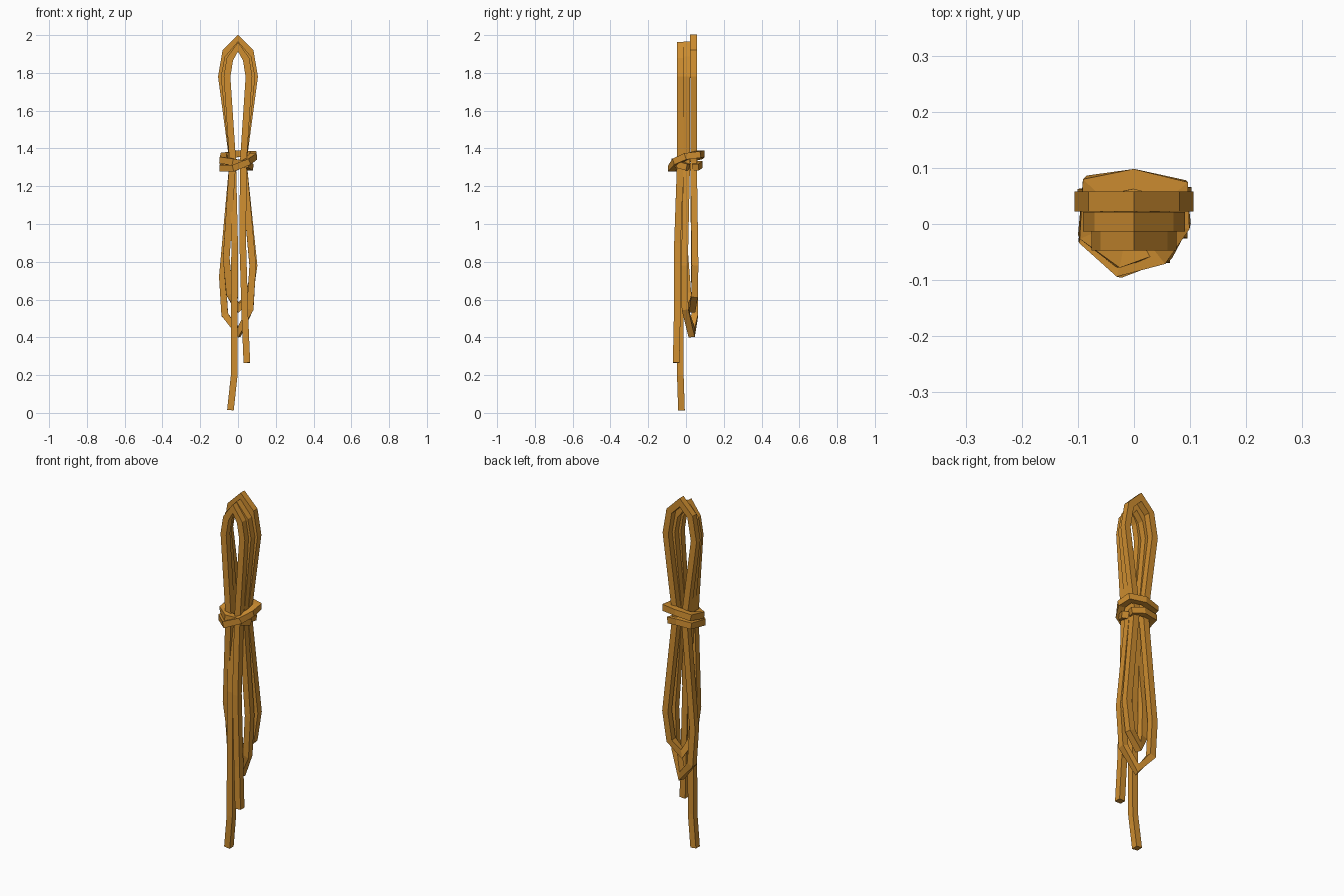
import bpy
import bmesh
from mathutils import Vector

default_cube = bpy.data.objects.get("Cube")
if default_cube:
    bpy.data.objects.remove(default_cube, do_unlink=True)

# One ochre colour for the whole rope
ochre = bpy.data.materials.new("ochre_rope")
ochre.use_nodes = True
colour = (0.62, 0.27, 0.03, 1)
ochre.diffuse_color = colour
ochre.node_tree.nodes["Principled BSDF"].inputs["Base Color"].default_value = colour

HALF = 0.0175


def sweep_rope(name, path, reference):
    """Sweep a square section along a polyline with mitred corners."""
    points = [Vector(p) for p in path]
    reference = Vector(reference)
    mesh_builder = bmesh.new()
    rings = []
    last = len(points) - 1
    for index, point in enumerate(points):
        before = (point - points[max(index - 1, 0)]).normalized()
        after = (points[min(index + 1, last)] - point).normalized()
        tangent = (before + after).normalized()
        # Widen the section at bends so the strand keeps its thickness
        direction = after if index < last else before
        mitre = min(1 / max(tangent.dot(direction), 0.5), 1.4)
        side = (reference - tangent * reference.dot(tangent)).normalized()
        across = tangent.cross(side) * mitre
        ring = []
        for a, b in ((-1, -1), (1, -1), (1, 1), (-1, 1)):
            corner = point + (side * a + across * b) * HALF
            ring.append(mesh_builder.verts.new(corner))
        rings.append(ring)
    for first, second in zip(rings, rings[1:]):
        for side_index in range(len(first)):
            following = (side_index + 1) % len(first)
            mesh_builder.faces.new((first[side_index], first[following],
                                    second[following], second[side_index]))
    mesh_builder.faces.new(list(reversed(rings[0])))
    mesh_builder.faces.new(rings[-1])
    bmesh.ops.recalc_face_normals(mesh_builder, faces=mesh_builder.faces)
    mesh = bpy.data.meshes.new(name)
    mesh_builder.to_mesh(mesh)
    mesh_builder.free()
    mesh.materials.append(ochre)
    rope = bpy.data.objects.new(name, mesh)
    bpy.context.collection.objects.link(rope)
    return rope


def upper_loop(y, width, top):
    """Upper bight, running from the right-hand neck over to the left."""
    half_loop = [(0.028, 1.33), (width, 1.78), (width * 0.74, top - 0.065)]
    right = [(x, y, z) for x, z in half_loop]
    left = [(-x, y, z) for x, y, z in reversed(right)]
    return right + [(0, y, top)] + left


# Short tail, hanging at the front
short_tail = [(0.047, -0.052, 0.265), (0.037, -0.047, 0.5), (0.025, -0.045, 0.9)]

# Inner lower bight, from the left strand round to the back right
inner_bight = [(-0.062, -0.005, 0.82), (-0.045, 0.01, 0.63), (0, 0.032, 0.555),
               (0.062, 0.045, 0.62), (0.085, 0.048, 0.78)]

# Outer lower bight, from the back left round to the front right
outer_bight = [(-0.083, 0.045, 0.72), (-0.07, 0.047, 0.52), (0.005, 0.03, 0.425),
               (0.064, -0.005, 0.55), (0.078, -0.008, 0.78)]

# Long tail, reaching the ground
long_tail = [(-0.018, -0.03, 0.9), (-0.02, -0.03, 0.2), (-0.04, -0.024, 0.015)]

coil = (short_tail + upper_loop(-0.03, 0.058, 1.938) + inner_bight
        + upper_loop(0.04, 0.088, 1.978) + outer_bight
        + upper_loop(0.004, 0.073, 1.943) + long_tail)
sweep_rope("coiled_rope", coil, (0, 1, 0))

# Binding wound almost twice round the neck, rising towards the back
binding = [(0.065, 0.05, 1.3), (0, 0.07, 1.315), (-0.07, 0.06, 1.31),
           (-0.08, -0.025, 1.295), (-0.022, -0.075, 1.295), (0.05, -0.052, 1.33),
           (0.082, 0, 1.358), (0.078, 0.062, 1.368), (0, 0.08, 1.372),
           (-0.072, 0.068, 1.36), (-0.08, -0.015, 1.338), (-0.025, -0.058, 1.328),
           (0.045, -0.035, 1.315), (0.065, 0.01, 1.3)]
sweep_rope("neck_binding", binding, (0, 0, 1))
